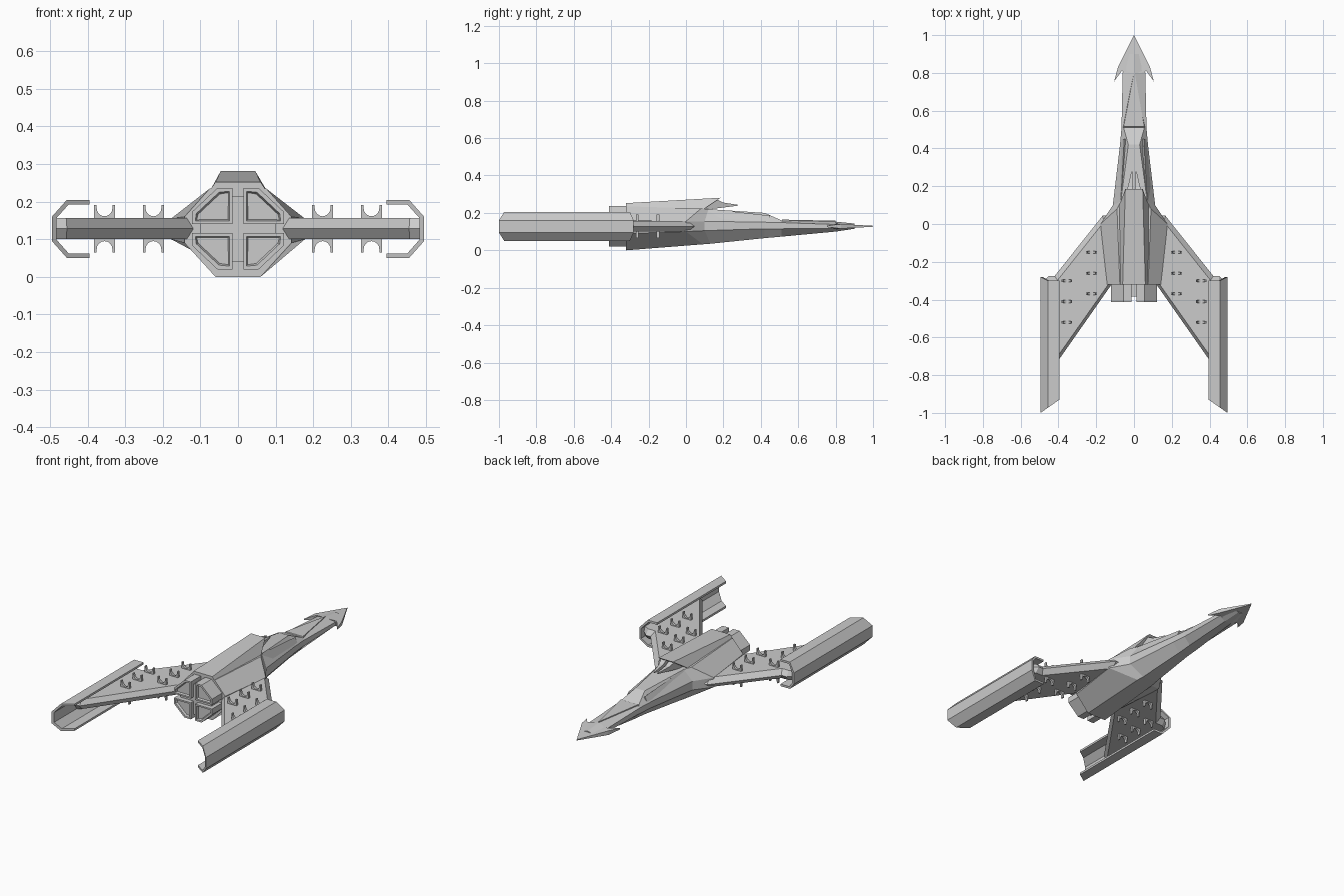
import bpy, bmesh, math

if "Cube" in bpy.data.objects:
    bpy.data.objects.remove(bpy.data.objects["Cube"])

def make(name, bm, mirror=False):
    bmesh.ops.remove_doubles(bm, verts=bm.verts, dist=1e-5)
    bmesh.ops.recalc_face_normals(bm, faces=bm.faces)
    me = bpy.data.meshes.new(name)
    bm.to_mesh(me)
    bm.free()
    ob = bpy.data.objects.new(name, me)
    bpy.context.collection.objects.link(ob)
    if mirror:
        ob.modifiers.new("mirror", 'MIRROR').use_mirror_merge = False
    return ob

def add_loft(bm, rings):
    vs = [[bm.verts.new(p) for p in r] for r in rings]
    n = len(vs[0])
    for a, b in zip(vs, vs[1:]):
        for i in range(n):
            j = (i + 1) % n
            bm.faces.new((a[i], a[j], b[j], b[i]))
    return bm.faces.new(vs[0]), bm.faces.new(vs[-1])

def loft(name, rings, mirror=False):
    bm = bmesh.new()
    add_loft(bm, rings)
    return make(name, bm, mirror)

def symmetric(half):
    return half + [(-x, y, z) for x, y, z in reversed(half)]

# Hull: eight-sided sections (y bottom, y side, y top, b, zb, w, zl, zu, t, zt)
def hull_ring(yb, ys, yt, b, zb, w, zl, zu, t, zt):
    return symmetric([(b, yb, zb), (w, ys, zl), (w, ys, zu), (t, yt, zt)])

loft("hull", [hull_ring(*s) for s in (
    (-.32, -.32, -.32, .06, 0, .142, .09, .16, .075, .235),
    (.09, .0, .08, .05, .032, .178, .10, .155, .09, .223),
    (.13, .10, .12, .045, .035, .112, .105, .155, .07, .22),
    (.42, .42, .42, .03, .065, .074, .115, .15, .03, .20),
    (.51, .51, .51, .03, .073, .066, .115, .148, .055, .16),
    (.80, .80, .80, .02, .10, .06, .118, .138, .004, .153),
    (.90, .90, .90, .01, .115, .03, .123, .135, .002, .143))])

# Raised triangular panel on the neck
loft("neck_panel", [[(0, .80, .158), (-.055, .515, .164), (.055, .515, .164)],
                    [(0, .80, .14), (-.062, .505, .15), (.062, .505, .15)]])

# Barbed nose: outline with low and high z per point
nose = [(0, 1, .126, .131), (.085, .83, .116, .14), (.105, .755, .124, .132),
        (.065, .81, .114, .142), (.03, .80, .108, .148)]
nose += [(-x, y, a, b) for x, y, a, b in reversed(nose[1:])]
loft("nose_barb", [[(x, y, a) for x, y, a, b in nose],
                   [(x, y, b) for x, y, a, b in nose]])

# Dorsal spine with an overhanging front
loft("dorsal_spine", [
    symmetric([(.085, -.32, .215), (.06, -.32, .252)]),
    symmetric([(.085, .08, .21), (.046, .185, .281)])])

# Forked prongs beneath the spine front
loft("spine_prong", [
    [(.008, .08, .215), (.05, .08, .215), (.042, .17, .27), (.008, .17, .27)],
    [(.008, .17, .225), (.035, .17, .225), (.032, .20, .255), (.008, .20, .255)],
    [(.008, .275, .238), (.014, .275, .238), (.014, .278, .243), (.008, .278, .243)]], True)

# Cheek fairings beside the cockpit
loft("cockpit_cheek", [
    [(.05, .12, .20), (.10, .12, .16), (.07, .12, .222)],
    [(.035, .45, .17), (.068, .45, .15), (.052, .45, .185)]], True)

# Wing: flat plate with V-shaped edges
edge = [(.12, .045), (.165, .045), (.42, -.275), (.45, -.275),
        (.487, -.31), (.487, -.80), (.455, -.80), (.12, -.322)]
flat = [(.12, .01), (.16, .01), (.405, -.298), (.45, -.298),
        (.487, -.32), (.487, -.79), (.457, -.775), (.12, -.297)]
loft("wing", [[(x, y, .10) for x, y in flat],
              [(x, y, .128) for x, y in edge],
              [(x, y, .156) for x, y in flat]], True)

# Wingtip channel, open toward the hull, with a slanted rear
top = [(.395, .205), (.455, .205), (.495, .16)]
inner = [(.483, .156), (.45, .193), (.395, .193)]
flip = lambda pts: [(x, .255 - z) for x, z in reversed(pts)]
channel = top + flip(top) + flip(inner) + inner
loft("wingtip_channel", [
    [(x, -.93 - (x - .395) * .7, z) for x, z in channel],
    [(x, -.28 if x > .48 else -.30, z) for x, z in channel]], True)

# Saddle brackets on both wing faces
bm = bmesh.new()
N = 8
arc = [(math.cos(math.pi * (1 + i / N)), math.sin(math.pi * (1 + i / N))) for i in range(N + 1)]
saddle = [(-.028, 0), (-.028, .036), (-.021, .036)]
saddle += [(.021 * c, .028 + .022 * s) for c, s in arc]
saddle += [(.021, .036), (.028, .036), (.028, 0), (.021, 0), (.01, .001), (-.01, .001), (-.021, 0)]
for cx, ys in ((.225, (-.15, -.26, -.37)), (.355, (-.30, -.41, -.52))):
    for y in ys:
        for z0, s in ((.155, 1), (.101, -1)):
            add_loft(bm, [[(cx + x, y + d, z0 + s * z) for x, z in saddle]
                          for d in (-.007, .007)])
make("wing_bracket", bm, True)

# Engine: four chamfered quarter blocks with recessed panels
bm = bmesh.new()
quarter = [(.014, .012), (.122, .012), (.122, .045), (.055, .108), (.014, .108)]
for s in (1, -1):
    rear, _ = add_loft(bm, [[(x, y, .128 + s * z) for x, z in quarter] for y in (-.412, -.30)])
    bmesh.ops.recalc_face_normals(bm, faces=bm.faces)
    bmesh.ops.inset_region(bm, faces=[rear], thickness=.012)
    bmesh.ops.inset_region(bm, faces=[rear], thickness=.005, depth=-.012)
make("engine_block", bm, True)

# Core joining the engine blocks
loft("engine_core", [symmetric([(.05, y, .04), (.10, y, .09), (.10, y, .165), (.05, y, .215)])
                     for y in (-.385, -.30)])
